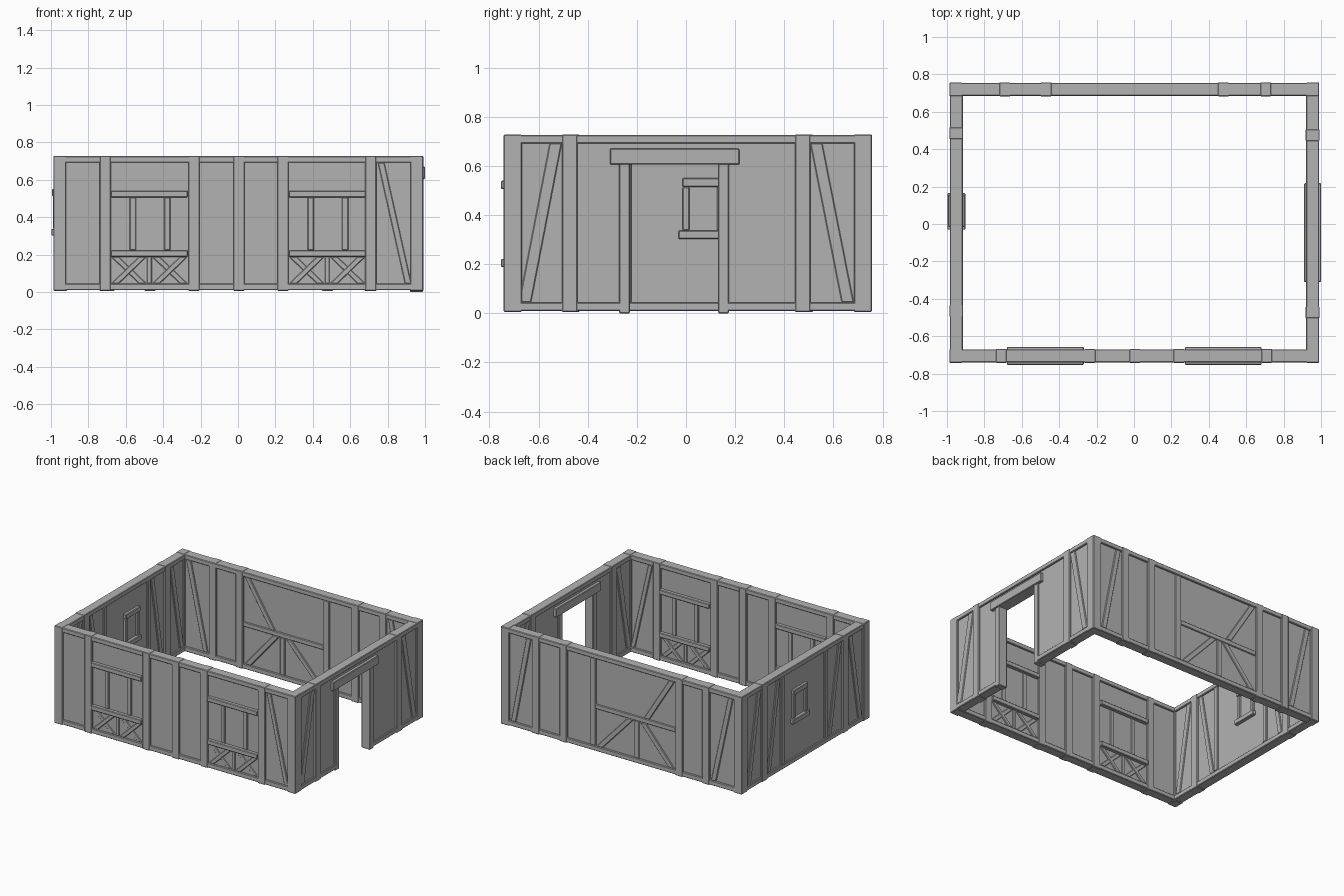
import bpy
import bmesh
from mathutils import Vector

cube = bpy.data.objects.get("Cube")
if cube:
    bpy.data.objects.remove(cube, do_unlink=True)

grey = bpy.data.materials.new("plain grey")
grey.use_nodes = True
grey.diffuse_color = (0.45, 0.45, 0.45, 1)
grey.node_tree.nodes["Principled BSDF"].inputs["Base Color"].default_value = (0.45, 0.45, 0.45, 1)

POST, BRACE, INFILL, TRIM = 0.07, 0.062, 0.046, 0.096
LOW, SILL_TOP, PLATE, TOP = 0.01, 0.045, 0.692, 0.726


class Wall:
    """A wall plane: u runs along it, z up, and parts are centred on its depth."""

    def __init__(self, name, axis, offset):
        self.name, self.axis, self.offset = name, axis, offset

    def prism(self, part, outline, depth, bevel=0.004):
        bm = bmesh.new()
        rings = []
        for d in (self.offset - depth / 2, self.offset + depth / 2):
            rings.append([bm.verts.new(Vector((u, d, z) if self.axis == "x" else (d, u, z)))
                          for u, z in outline])
        bm.faces.new(rings[0])
        bm.faces.new(rings[1])
        n = len(outline)
        for i in range(n):
            j = (i + 1) % n
            bm.faces.new((rings[0][i], rings[0][j], rings[1][j], rings[1][i]))
        bmesh.ops.recalc_face_normals(bm, faces=bm.faces)
        mesh = bpy.data.meshes.new(self.name + "_" + part)
        bm.to_mesh(mesh)
        bm.free()
        mesh.materials.append(grey)
        obj = bpy.data.objects.new(mesh.name, mesh)
        bpy.context.collection.objects.link(obj)
        if bevel:
            mod = obj.modifiers.new("worn edges", "BEVEL")
            mod.width, mod.segments = bevel, 1
        return obj

    def box(self, part, u0, u1, z0, z1, depth=POST, bevel=0.004):
        return self.prism(part, [(u0, z0), (u1, z0), (u1, z1), (u0, z1)], depth, bevel)

    def post(self, u, width=0.06, z0=0.006, z1=TOP + 0.002, depth=POST + 0.004, part="post"):
        self.box(part, u - width / 2, u + width / 2, z0, z1, depth)

    def brace(self, low, high, width=0.045, depth=BRACE, part="brace"):
        """Slanted timber with level ends, from its low centre to its high centre."""
        h = width / 2
        (a, za), (b, zb) = low, high
        self.prism(part, [(a - h, za), (a + h, za), (b + h, zb), (b - h, zb)], depth)

    def rails(self, u0, u1):
        self.box("bottom_rail", u0, u1, LOW, SILL_TOP)
        self.box("top_rail", u0, u1, PLATE, TOP)

    def infill(self, u0, u1, z0=0.02, z1=0.71):
        self.box("infill", u0, u1, z0, z1, INFILL, 0)


front = Wall("front", "x", -0.705)
back = Wall("back", "x", 0.72)
left = Wall("left", "y", -0.95)
right = Wall("right", "y", 0.955)

# Corner posts
for wall in (front, back):
    for u in (-0.953, 0.956):
        wall.post(u, 0.068, part="corner_post")

# Front wall
front.infill(-0.95, 0.95)
front.rails(-0.95, 0.95)
for u in (-0.71, -0.235, 0.005, 0.24, 0.71):
    front.post(u)
front.brace((0.91, SILL_TOP), (0.765, PLATE), 0.035)

# Front windows with crossed timbers beneath
for u0, u1 in ((-0.68, -0.268), (0.272, 0.682)):
    mid = (u0 + u1) / 2
    front.box("window_head", u0, u1, 0.506, 0.54, TRIM)
    front.box("window_sill", u0, u1, 0.188, 0.222, TRIM)
    for u in (mid - 0.088, mid + 0.096):
        front.post(u, 0.034, 0.222, 0.506, BRACE, "window_jamb")
    front.post(mid, 0.026, SILL_TOP, 0.19, BRACE, "window_apron_post")
    for a, b in ((u0, mid - 0.013), (mid + 0.013, u1)):
        a, b = a + 0.022, b - 0.022
        front.brace((a, SILL_TOP), (b, 0.188), 0.042, BRACE, "cross_brace")
        front.brace((b, SILL_TOP), (a, 0.188), 0.042, BRACE - 0.006, "cross_brace")

# Back wall with a rail and fan of braces
back.infill(-0.95, 0.95)
back.rails(-0.95, 0.95)
for u in (-0.69, -0.47, 0.478, 0.705):
    back.post(u)
back.post(0.24, 0.05, SILL_TOP, PLATE, BRACE)
back.brace((0.89, SILL_TOP), (0.765, PLATE), 0.04)
back.brace((-0.75, SILL_TOP), (-0.89, PLATE), 0.04)
back.box("middle_rail", -0.44, 0.22, 0.32, 0.355, BRACE)
back.post(-0.12, 0.04, SILL_TOP, 0.32, BRACE, "short_post")
back.brace((0.185, SILL_TOP), (-0.07, 0.32), 0.05)
back.brace((-0.405, SILL_TOP), (-0.17, 0.32), 0.05)
back.brace((-0.2, 0.355), (-0.41, PLATE), 0.045)

# Left wall with a small window
left.infill(-0.7, 0.72)
left.rails(-0.7, 0.72)
for u in (-0.465, 0.485):
    left.post(u, 0.065)
for u in (-0.24, 0.27):
    left.post(u, 0.035, SILL_TOP, PLATE, POST)
left.brace((0.66, SILL_TOP), (0.54, PLATE))
left.brace((0.425, SILL_TOP), (0.315, PLATE), 0.04)
left.brace((-0.285, SILL_TOP), (-0.405, PLATE), 0.04)
left.brace((-0.64, SILL_TOP), (-0.525, PLATE))
left.box("window_sill", -0.03, 0.165, 0.302, 0.338, TRIM)
left.box("window_head", -0.015, 0.155, 0.514, 0.55, 0.088)
for u in (0.0, 0.14):
    left.post(u, 0.028, 0.338, 0.514, 0.08, "window_jamb")

# Right wall with an open doorway
DOOR = (-0.25, 0.152)
for u0, u1 in ((-0.7, DOOR[0]), (DOOR[1], 0.72)):
    right.infill(u0, u1)
    right.box("bottom_rail", u0, u1, LOW, SILL_TOP)
right.infill(*DOOR, 0.63, 0.71)
right.box("top_rail", -0.7, 0.72, PLATE, TOP)
for u in (-0.473, 0.475):
    right.post(u, 0.064)
for u in DOOR:
    right.post(u, 0.044, 0.0, 0.61, POST, "door_post")
right.box("door_lintel", -0.31, 0.218, 0.605, 0.67, 0.09)
right.brace((-0.655, SILL_TOP), (-0.53, PLATE), 0.05)
right.brace((0.658, SILL_TOP), (0.53, PLATE), 0.05)
